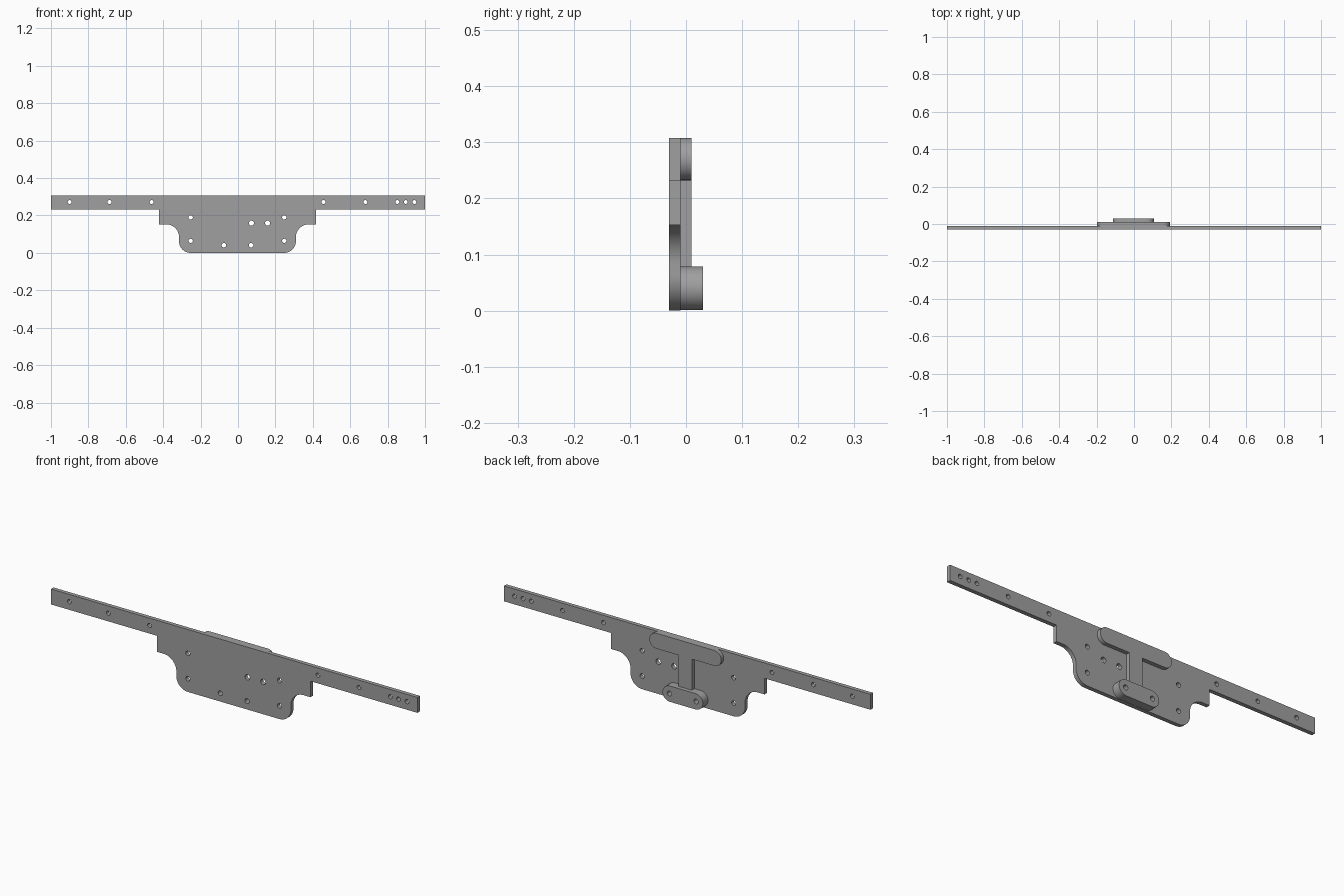
import bpy
from math import cos, sin, pi, radians
from mathutils import Matrix

cube = bpy.data.objects.get("Cube")
if cube:
    bpy.data.objects.remove(cube)

steel = bpy.data.materials.new("grey_steel")
steel.use_nodes = True
GREY = (0.35, 0.35, 0.35, 1)
steel.diffuse_color = GREY
steel.node_tree.nodes["Principled BSDF"].inputs["Base Color"].default_value = GREY

CX = -0.003   # centre line of the body and the rear parts


def arc(x, z, r, start, end, steps=14):
    angles = [radians(start + (end - start) * i / steps) for i in range(steps + 1)]
    return [(x + r * cos(a), z + r * sin(a)) for a in angles]


def hole(x, z, r=0.0105):
    return arc(x, z, r, 0, 360, 20)[:-1]


def slot(half, z, r):
    return arc(CX + half - r, z, r, -90, 90) + arc(CX - half + r, z, r, 90, 270)


def extrude(name, outline, y0, y1, holes=()):
    """Fill an x-z outline with holes cut out and extrude it from y0 to y1."""
    curve = bpy.data.curves.new(name, "CURVE")
    curve.dimensions = "2D"
    curve.fill_mode = "BOTH"
    curve.extrude = (y1 - y0) / 2
    for loop in [outline, *holes]:
        spline = curve.splines.new("POLY")
        spline.points.add(len(loop) - 1)
        for point, (x, z) in zip(spline.points, loop):
            point.co = (x, z, 0, 1)
        spline.use_cyclic_u = True
    curve.materials.append(steel)
    obj = bpy.data.objects.new(name, curve)
    bpy.context.collection.objects.link(obj)
    bpy.ops.object.select_all(action="DESELECT")
    obj.select_set(True)
    bpy.context.view_layer.objects.active = obj
    bpy.ops.object.convert(target="MESH")
    obj = bpy.context.object
    obj.data.transform(Matrix.Translation((0, (y0 + y1) / 2, 0)) @ Matrix.Rotation(pi / 2, 4, "X"))
    bpy.ops.object.mode_set(mode="EDIT")
    bpy.ops.mesh.select_all(action="SELECT")
    bpy.ops.mesh.remove_doubles(threshold=0.0001)
    bpy.ops.mesh.normals_make_consistent(inside=False)
    bpy.ops.object.mode_set(mode="OBJECT")
    bpy.ops.object.shade_smooth_by_angle(angle=radians(30))
    return obj


# Long bar with the stepped, rounded body below it
half = (arc(0.25, 0.0625, 0.0625, -90, 0) + arc(0.382, 0.083, 0.07, 180, 90)
        + [(0.419, 0.153), (0.419, 0.232)])
right = [(CX + x, z) for x, z in half] + [(1, 0.232), (1, 0.308)]
left = [(-1, 0.308), (-1, 0.232)] + [(CX - x, z) for x, z in reversed(half)]

foot_holes = [hole(CX + s * 0.073, 0.041, 0.012) for s in (-1, 1)]
bar_holes = [hole(x, 0.272) for x in (-0.9, -0.687, -0.462, 0.457, 0.681, 0.852, 0.897, 0.943)]
body_holes = [hole(CX + s * 0.25, z, 0.0115) for s in (-1, 1) for z in (0.0645, 0.19)]
centre_holes = [hole(x, 0.159, 0.0135) for x in (0.072, 0.158)]
extrude("main_plate", right + left, -0.03, -0.01,
        foot_holes + bar_holes + body_holes + centre_holes)

# Rear T-shaped spacer: rounded top bar and stem
extrude("rear_top_bar", slot(0.196, 0.27, 0.038), -0.01, 0.01)
w = 0.036
extrude("rear_stem", [(CX - w, 0.07), (CX + w, 0.07), (CX + w, 0.235), (CX - w, 0.235)], -0.01, 0.01)

# Thicker rounded foot with two through holes
extrude("rear_foot", slot(0.11, 0.04, 0.039), -0.01, 0.03, foot_holes)
